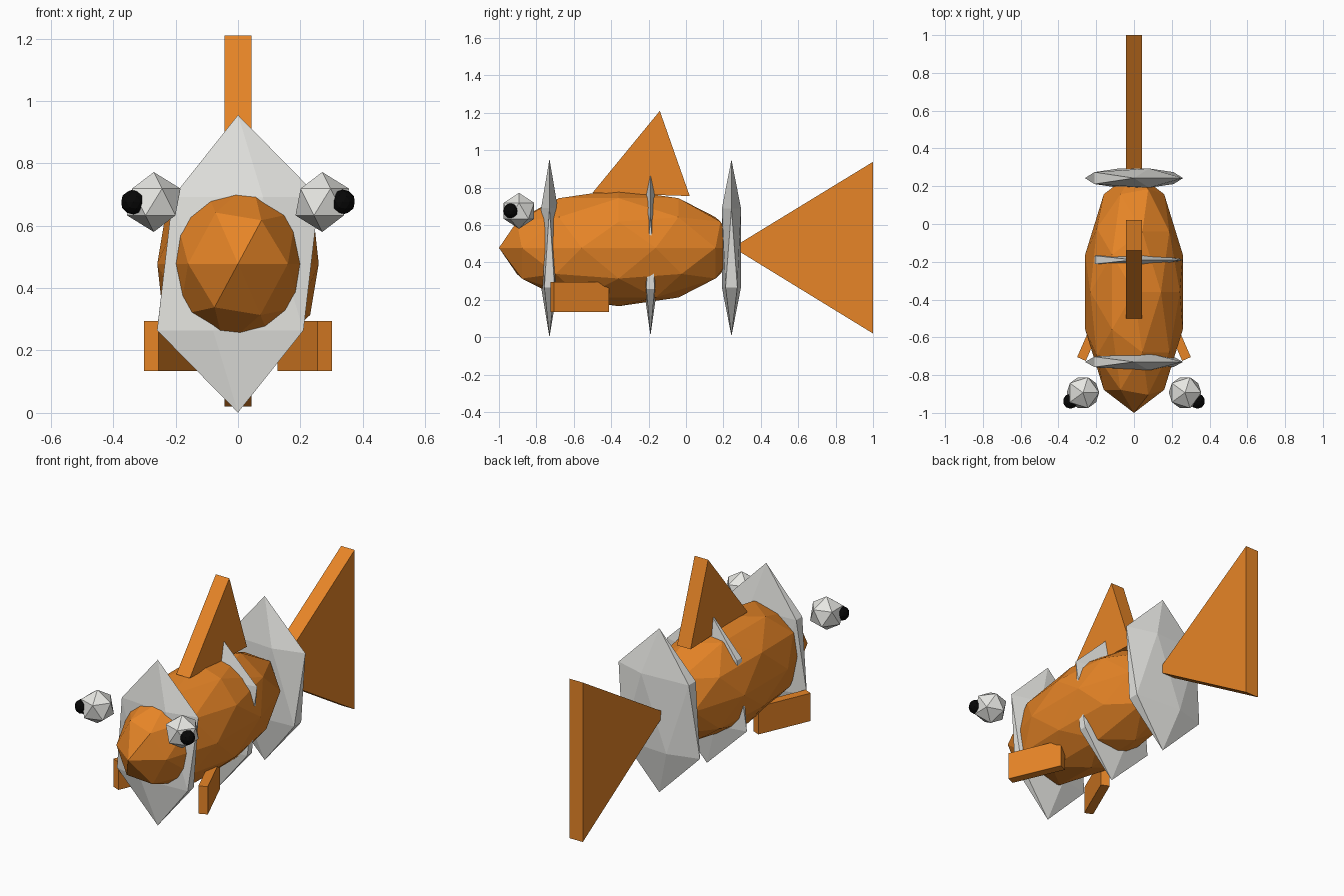
import bpy, bmesh, math
from mathutils import Matrix, Vector

if "Cube" in bpy.data.objects:
    bpy.data.objects.remove(bpy.data.objects["Cube"])


def material(name, rgb):
    m = bpy.data.materials.new(name)
    m.diffuse_color = (*rgb, 1)
    m.use_nodes = True
    m.node_tree.nodes["Principled BSDF"].inputs["Base Color"].default_value = m.diffuse_color
    return m


ORANGE = material("orange", (0.80, 0.235, 0.02))
WHITE = material("white", (0.80, 0.80, 0.77))
BLACK = material("black", (0.002, 0.002, 0.002))


def finish(name, bm, mat):
    bmesh.ops.recalc_face_normals(bm, faces=bm.faces)
    mesh = bpy.data.meshes.new(name)
    bm.to_mesh(mesh)
    bm.free()
    mesh.materials.append(mat)
    bpy.context.collection.objects.link(bpy.data.objects.new(name, mesh))


def ball(name, centre, radii, subdivisions, mat):
    bm = bmesh.new()
    place = Matrix.Translation(centre) @ Matrix.Diagonal((*radii, 1))
    bmesh.ops.create_icosphere(bm, subdivisions=subdivisions, radius=1, matrix=place)
    finish(name, bm, mat)


def flat_fin(name, outline, half_width, mat):
    # outline in (y, z), extruded along x
    bm = bmesh.new()
    face = bm.faces.new([bm.verts.new((-half_width, y, z)) for y, z in outline])
    new = bmesh.ops.extrude_face_region(bm, geom=[face])["geom"]
    verts = [v for v in new if isinstance(v, bmesh.types.BMVert)]
    bmesh.ops.translate(bm, verts=verts, vec=(2 * half_width, 0, 0))
    finish(name, bm, mat)


# Body
ball("body", (0, -0.36, 0.478), (0.272, 0.64, 0.312), 2, ORANGE)

# White bands: flattened icosahedra
ball("front_band", (0, -0.73, 0.478), (0.29, 0.052, 0.477), 1, WHITE)
ball("middle_band", (0, -0.19, 0.46), (0.285, 0.042, 0.45), 1, WHITE)
ball("rear_band", (0, 0.243, 0.478), (0.29, 0.06, 0.472), 1, WHITE)

# Upright fins
flat_fin("dorsal_fin", [(-0.50, 0.772), (-0.14, 1.21), (0.02, 0.755)], 0.043, ORANGE)
flat_fin("tail_fin", [(0.25, 0.48), (1.0, 0.938), (1.0, 0.02)], 0.043, ORANGE)

# Paired side fins, eyes and pupils
for side, label in ((-1, "left"), (1, "right")):
    bm = bmesh.new()
    place = (Matrix.Translation((side * 0.214, -0.568, 0.215))
             @ Matrix.Rotation(side * math.radians(23.6), 4, "Z")
             @ Matrix.Diagonal((0.05, 0.32, 0.16, 1)))
    bmesh.ops.create_cube(bm, size=1, matrix=place)
    finish(label + "_side_fin", bm, ORANGE)
    ball(label + "_eye", (side * 0.27, -0.893, 0.676), (0.096,) * 3, 1, WHITE)
    ball(label + "_pupil", (side * 0.336, -0.938, 0.676), (0.04,) * 3, 2, BLACK)
